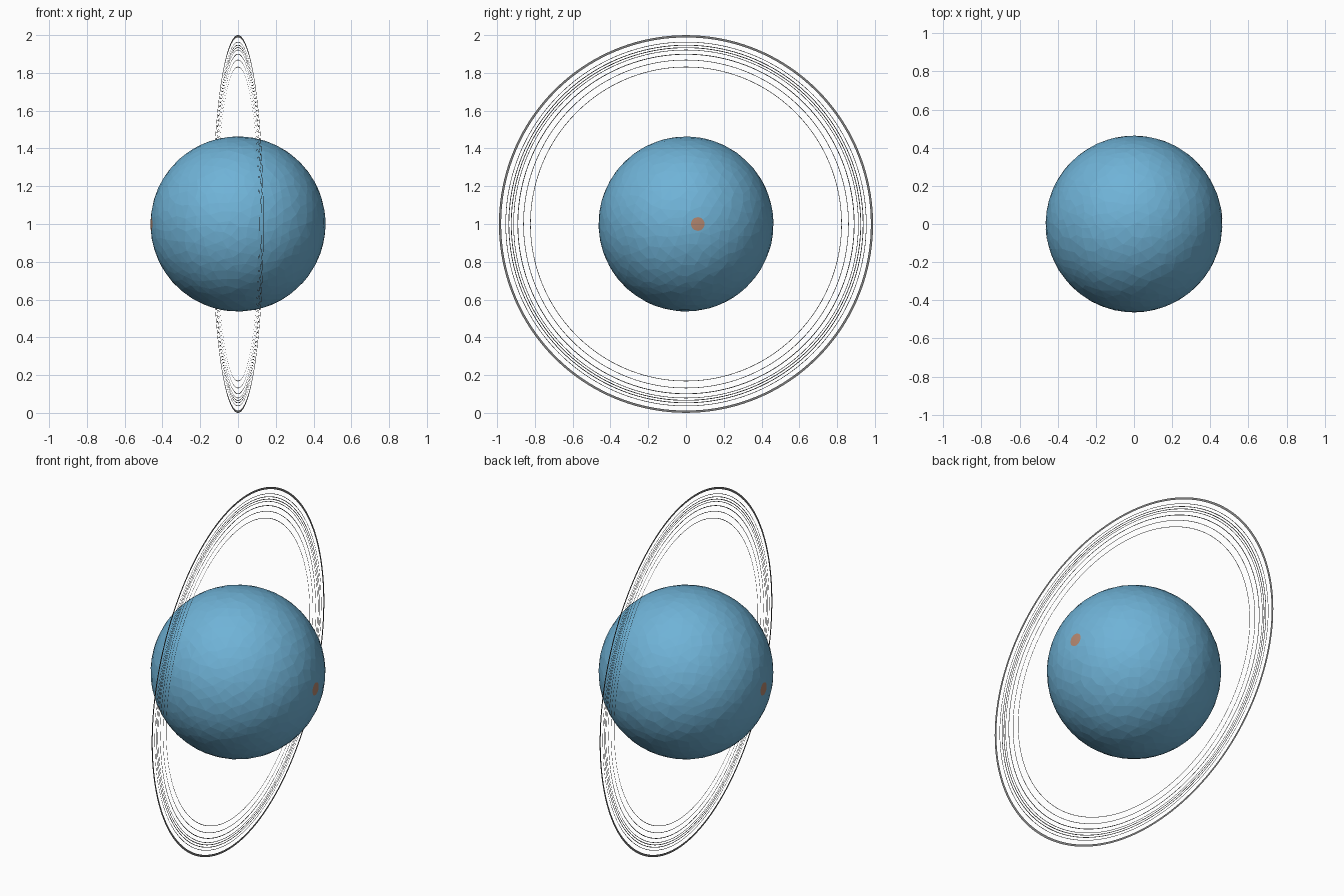
import bpy, bmesh, math, random
from mathutils import Matrix

if "Cube" in bpy.data.objects:
    bpy.data.objects.remove(bpy.data.objects["Cube"])

random.seed(4)
CENTRE = Matrix.Translation((0, 0, 1))
TURN = math.radians(7.77)             # small swing of the axis
# spin axis lies on its side, along (cos 7.77, sin 7.77, 0)
AXIS = CENTRE @ Matrix.Rotation(TURN, 4, 'Z') @ Matrix.Rotation(math.pi / 2, 4, 'Y')
R = 0.463


def material(name, rgb):
    m = bpy.data.materials.new(name)
    m.diffuse_color = (*rgb, 1)
    m.use_nodes = True
    m.node_tree.nodes["Principled BSDF"].inputs["Base Color"].default_value = m.diffuse_color
    return m


blue = material("pale_blue", (0.16, 0.45, 0.68))
grey = material("ring_grey", (0.22, 0.22, 0.22))
brown = material("pole_brown", (0.45, 0.24, 0.16))


def add(name, bm, mat, matrix):
    me = bpy.data.meshes.new(name)
    bm.to_mesh(me)
    bm.free()
    me.transform(matrix)
    me.materials.append(mat)
    ob = bpy.data.objects.new(name, me)
    bpy.context.collection.objects.link(ob)
    return ob


def lathe(name, profile, mat, segments):
    """Revolve (radius, height) points about the spin axis."""
    bm = bmesh.new()
    loops = [[bm.verts.new((r * math.cos(2 * math.pi * i / segments),
                            r * math.sin(2 * math.pi * i / segments), h))
              for i in range(segments)] for r, h in profile]
    for a, b in zip(loops, loops[1:]):
        for i in range(segments):
            j = (i + 1) % segments
            bm.faces.new((a[i], a[j], b[j], b[i]))
    bmesh.ops.remove_doubles(bm, verts=bm.verts, dist=1e-6)
    bmesh.ops.recalc_face_normals(bm, faces=bm.faces)
    return add(name, bm, mat, AXIS)


# Faceted globe, with slightly uneven facets
bm = bmesh.new()
bmesh.ops.create_icosphere(bm, subdivisions=5, radius=R)
for v in bm.verts:
    v.co *= 1 + random.uniform(-0.0006, 0.0006)
globe = add("globe", bm, blue, AXIS)
dec = globe.modifiers.new("uneven_facets", 'DECIMATE')
dec.ratio = 0.35

# Small patches on both poles, following the globe
for side, label in ((1, "east"), (-1, "west")):
    prof = [(R * math.sin(t), side * (R * math.cos(t) + 0.0008))
            for t in (0.078, 0.052, 0.026)]
    prof.append((0.0, side * (R + 0.0008)))
    lathe("pole_patch_" + label, prof, brown, 24)

# Flat thin rings: (inner, outer) radii
RINGS = [(0.830, 0.833), (0.867, 0.870), (0.897, 0.901), (0.920, 0.923),
         (0.932, 0.936), (0.945, 0.949), (0.962, 0.965), (0.988, 1.0)]
for n, (inner, outer) in enumerate(RINGS, 1):
    lathe(f"ring_{n}", [(inner, 0), (outer, 0)], grey, 160)
